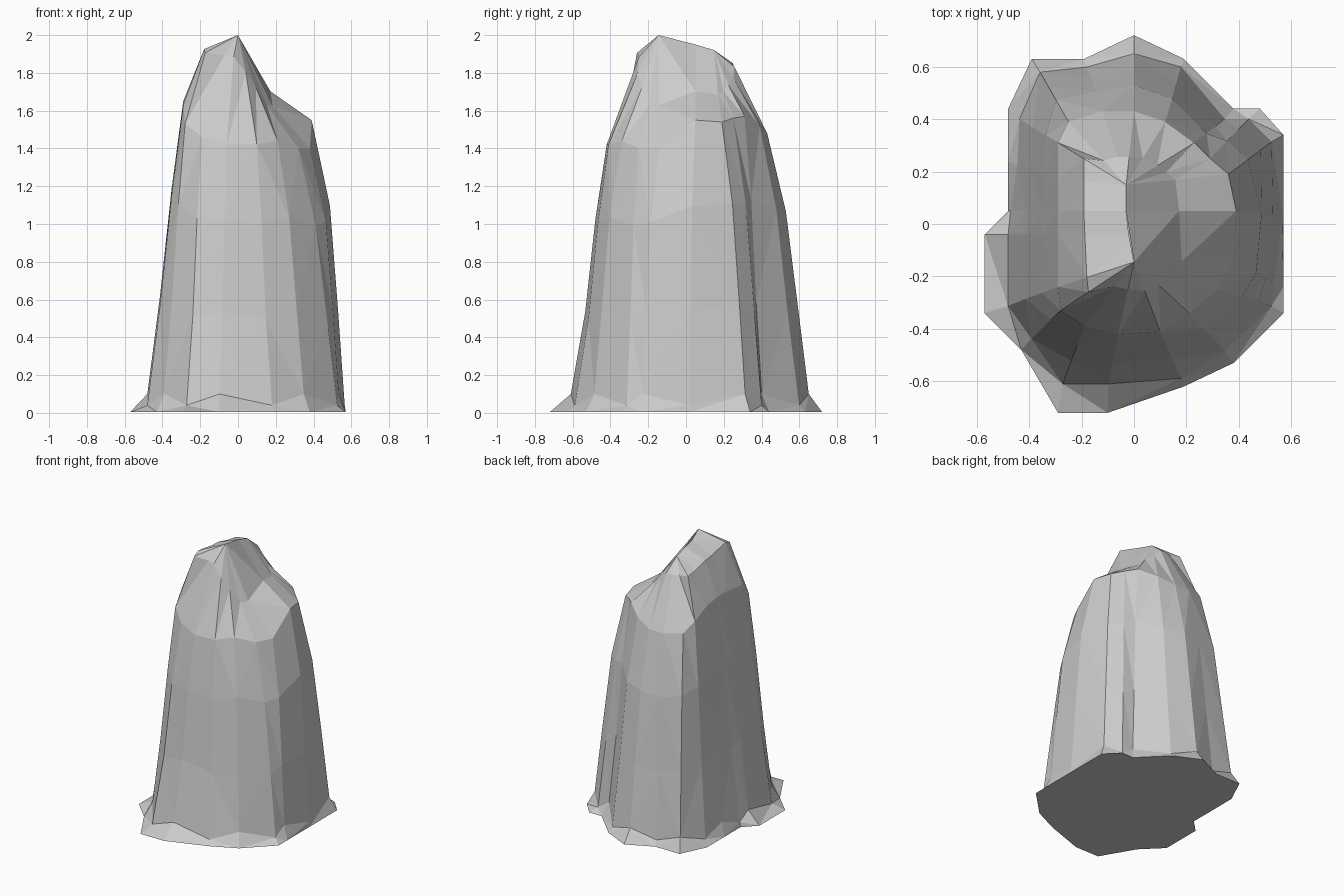
import bpy, bmesh, math, random
from mathutils import Vector

if "Cube" in bpy.data.objects:
    bpy.data.objects.remove(bpy.data.objects["Cube"])

random.seed(4)

# Each column of the rock: ground outline (x, y) and shoulder point (x, y, z)
columns = [
    ((0.57, -0.24), (0.38, -0.14, 1.40)), ((0.57, 0.02), (0.39, 0.05, 1.55)),
    ((0.57, 0.34), (0.36, 0.19, 1.54)), ((0.48, 0.44), (0.29, 0.25, 1.56)),
    ((0.38, 0.44), (0.23, 0.31, 1.57)), ((0.19, 0.63), (0.12, 0.39, 1.52)),
    ((0.00, 0.72), (0.00, 0.43, 1.48)), ((-0.19, 0.63), (-0.12, 0.43, 1.48)),
    ((-0.39, 0.63), (-0.25, 0.39, 1.50)), ((-0.48, 0.44), (-0.29, 0.31, 1.57)),
    ((-0.48, 0.24), (-0.29, 0.17, 1.63)), ((-0.48, 0.05), (-0.29, 0.05, 1.65)),
    ((-0.57, -0.04), (-0.29, -0.04, 1.65)), ((-0.57, -0.34), (-0.29, -0.24, 1.63)),
    ((-0.43, -0.48), (-0.28, -0.33, 1.53)), ((-0.29, -0.72), (-0.19, -0.39, 1.46)),
    ((-0.10, -0.72), (-0.06, -0.42, 1.42)), ((0.19, -0.62), (0.10, -0.41, 1.42)),
    ((0.38, -0.53), (0.21, -0.34, 1.44)), ((0.57, -0.34), (0.32, -0.25, 1.40)),
]
# Summit ridge running front to back
ridge = [Vector(p) for p in ((0, -0.145, 2.0), (-0.02, -0.04, 1.96),
                             (-0.03, 0.05, 1.95), (-0.03, 0.15, 1.92))]


def clamp(v, lo, hi):
    return max(lo, min(hi, v))


def mix(a, b, flat, rise):
    """Blend two points with separate horizontal and vertical amounts."""
    p = a.lerp(b, flat)
    p.z = a.z + (b.z - a.z) * rise
    return p


def lean(top):
    """How far the wall has moved inward at a third and two thirds of its height."""
    if top.x > 0.25:
        return (0.17, 0.42) if abs(top.y) < 0.16 else (0.24, 0.54)
    if top.y < -0.35:
        return 0.42, 0.70
    if top.x < -0.25:
        return 0.33, 0.66
    return 0.28, 0.57


def column_points(i, base, shoulder):
    ground = Vector((*base, 0.005))
    top = Vector(shoulder)
    # The foot steps in from the ground flare, mostly on the diagonals
    inset = 1 - 0.09 * abs(math.sin(2 * math.atan2(base[1], base[0])))
    foot = Vector((clamp(base[0] * inset, -0.48, 0.565),
                   clamp(base[1] * inset, -0.61, 0.65), 0.04 if i % 2 else 0.10))
    t_low, t_high = lean(top)
    low, high = mix(foot, top, t_low, 0.33), mix(foot, top, t_high, 0.70)
    flute = 1 + random.uniform(-0.012, 0.01)
    for p in (low, high):
        p.x *= flute
        p.y *= flute
    # The crest is low on the right slope and high elsewhere
    right = clamp(top.x / 0.3, 0, 1)
    peak = min(ridge, key=lambda r: abs(r.y - top.y))
    flat = 0.38 if top.x < -0.25 else 0.62 - 0.1 * right
    crest = mix(top, peak, flat, 0.80 - 0.42 * right)
    return [ground, foot, low, high, top, crest, peak]


# Rock body: loft the columns around, then close the ground face
bm = bmesh.new()
grid = [[bm.verts.new(p) for p in column_points(i, b, s)]
        for i, (b, s) in enumerate(columns)]
for a, b in zip(grid, grid[1:] + grid[:1]):
    for k in range(len(a) - 1):
        bm.faces.new((a[k], b[k], b[k + 1], a[k + 1]))
bm.faces.new([c[0] for c in reversed(grid)])
bmesh.ops.remove_doubles(bm, verts=bm.verts, dist=0.001)
bmesh.ops.triangulate(bm, faces=[f for f in bm.faces if len(f.verts) == 4])
bmesh.ops.recalc_face_normals(bm, faces=bm.faces)

mesh = bpy.data.meshes.new("rock_pillar")
bm.to_mesh(mesh)
bm.free()
bpy.context.collection.objects.link(bpy.data.objects.new("rock_pillar", mesh))
